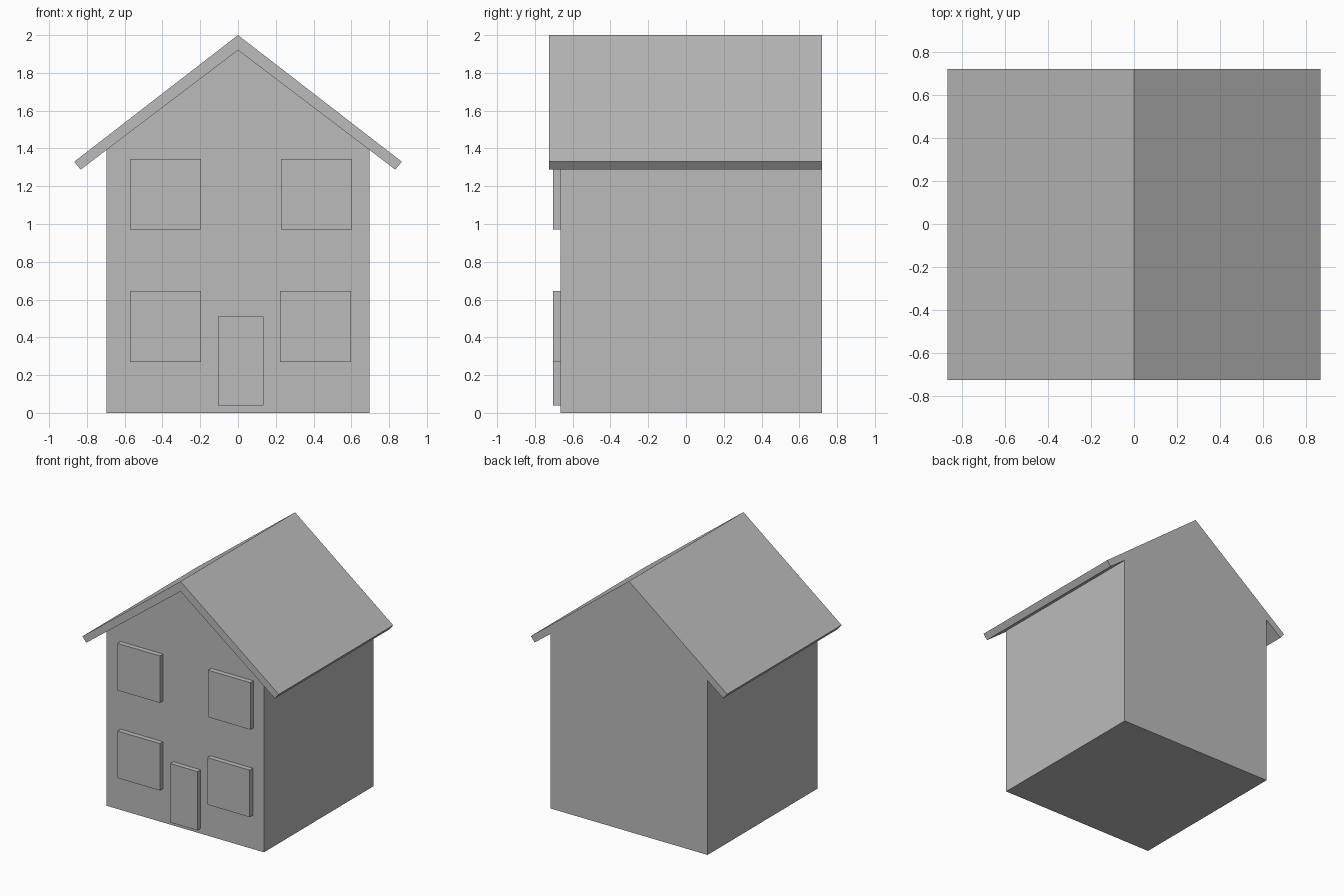
import bpy
import bmesh

cube = bpy.data.objects.get("Cube")
if cube:
    bpy.data.objects.remove(cube, do_unlink=True)

grey = bpy.data.materials.new("plain grey")
grey.use_nodes = True
colour = (0.5, 0.5, 0.5, 1)
grey.diffuse_color = colour
grey.node_tree.nodes["Principled BSDF"].inputs["Base Color"].default_value = colour

FRONT, BACK = -0.665, 0.72


def extrude_profile(name, profile, y0, y1):
    """Solid made from an (x, z) outline swept from y0 to y1."""
    bm = bmesh.new()
    face = bm.faces.new([bm.verts.new((x, y0, z)) for x, z in profile])
    swept = bmesh.ops.extrude_face_region(bm, geom=[face])["geom"]
    verts = [v for v in swept if isinstance(v, bmesh.types.BMVert)]
    bmesh.ops.translate(bm, verts=verts, vec=(0, y1 - y0, 0))
    bmesh.ops.recalc_face_normals(bm, faces=bm.faces)
    mesh = bpy.data.meshes.new(name)
    bm.to_mesh(mesh)
    bm.free()
    mesh.materials.append(grey)
    obj = bpy.data.objects.new(name, mesh)
    bpy.context.collection.objects.link(obj)
    return obj


def front_panel(name, x, z, width, height):
    """Raised rectangle on the front wall, placed by its lower corner."""
    outline = [(x, z), (x + width, z), (x + width, z + height), (x, z + height)]
    return extrude_profile(name, outline, FRONT - 0.04, FRONT)


# Walls with gable ends
extrude_profile("walls", [(-0.695, 0), (0.695, 0), (0.695, 1.393),
                          (0, 1.92), (-0.695, 1.393)], FRONT, BACK)

# Pitched roof slab: overhangs the front and sides, flush at the back
extrude_profile("roof", [(0, 2), (0.867, 1.33), (0.833, 1.288), (0, 1.92),
                         (-0.833, 1.288), (-0.867, 1.33)], -0.725, BACK)

# Windows and door
for name, x, z in (("upper_right_window", -0.572, 0.97),
                   ("upper_left_window", 0.228, 0.97),
                   ("lower_right_window", -0.572, 0.27),
                   ("lower_left_window", 0.222, 0.27)):
    front_panel(name, x, z, 0.375, 0.375)
front_panel("front_door", -0.105, 0.04, 0.24, 0.47)
